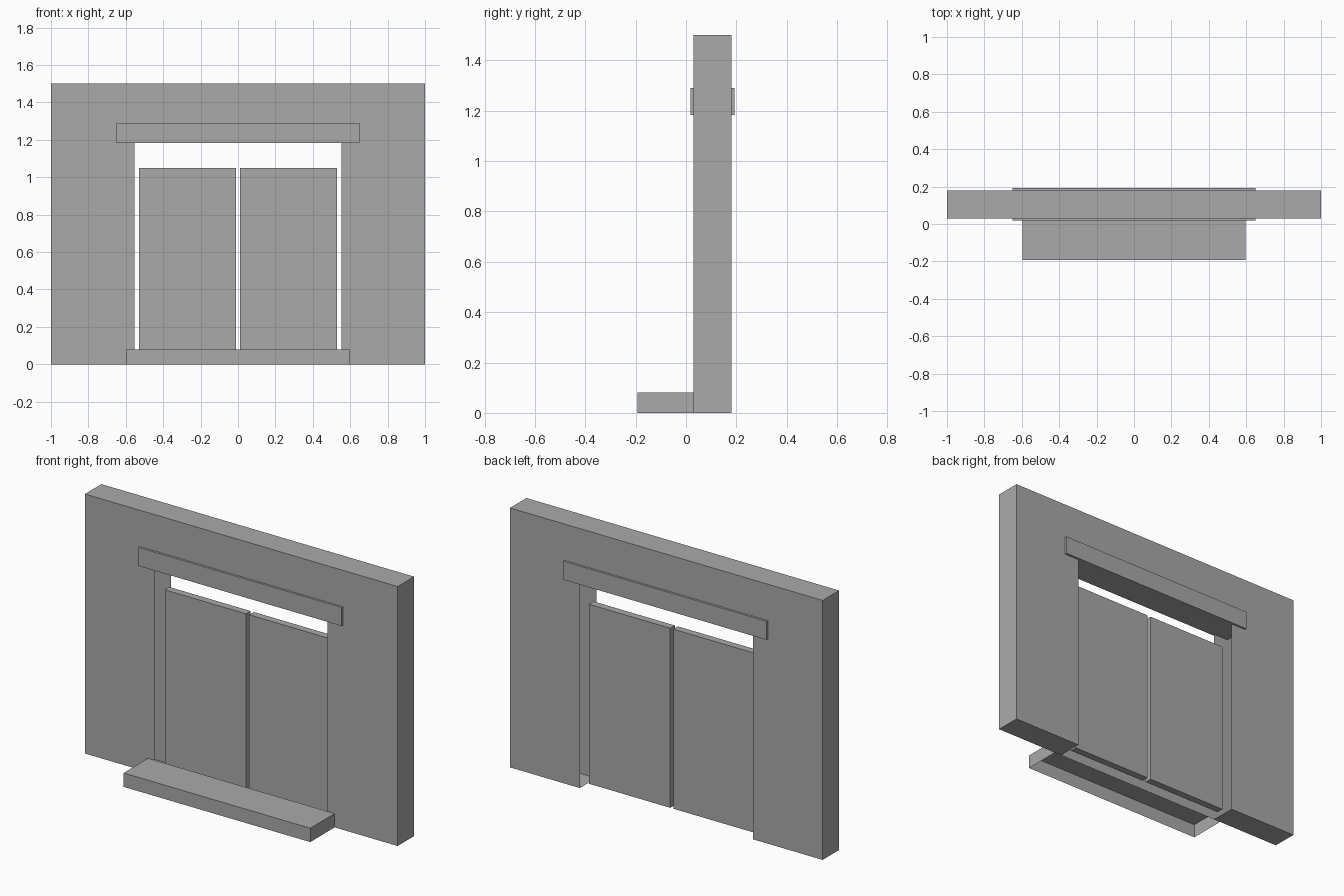
import bpy
import bmesh
from mathutils import Vector

default = bpy.data.objects.get("Cube")
if default:
    bpy.data.objects.remove(default, do_unlink=True)

# One plain grey for everything
grey = bpy.data.materials.new("plain_grey")
grey.use_nodes = True
colour = (0.4, 0.4, 0.4, 1)
grey.diffuse_color = colour
grey.node_tree.nodes["Principled BSDF"].inputs["Base Color"].default_value = colour


def finish(name, bm):
    mesh = bpy.data.meshes.new(name)
    bm.to_mesh(mesh)
    bm.free()
    mesh.materials.append(grey)
    obj = bpy.data.objects.new(name, mesh)
    bpy.context.collection.objects.link(obj)
    return obj


def box(name, low, high, open_bottom=False):
    """Box between two corners, optionally without its underside."""
    low, high = Vector(low), Vector(high)
    bm = bmesh.new()
    bmesh.ops.create_cube(bm, size=1)
    bmesh.ops.scale(bm, vec=high - low, verts=bm.verts)
    bmesh.ops.translate(bm, vec=(low + high) / 2, verts=bm.verts)
    bm.normal_update()
    if open_bottom:
        under = [f for f in bm.faces if f.normal.z < -0.9]
        bmesh.ops.delete(bm, geom=under, context='FACES')
    return finish(name, bm)


WALL_FRONT, WALL_BACK = 0.03, 0.18
HALF_OPENING, OPENING_TOP = 0.553, 1.2

# Wall: hollow shell with a doorway whose reveals are left open
outline = [(-1, 0), (-HALF_OPENING, 0), (-HALF_OPENING, OPENING_TOP),
           (HALF_OPENING, OPENING_TOP), (HALF_OPENING, 0), (1, 0),
           (1, 1.5), (-1, 1.5)]
bm = bmesh.new()
face = bm.faces.new([bm.verts.new((x, WALL_FRONT, z)) for x, z in outline])
extruded = bmesh.ops.extrude_face_region(bm, geom=[face], use_keep_orig=True)
moved = [v for v in extruded["geom"] if isinstance(v, bmesh.types.BMVert)]
bmesh.ops.translate(bm, vec=(0, WALL_BACK - WALL_FRONT, 0), verts=moved)
bmesh.ops.recalc_face_normals(bm, faces=bm.faces)
reveals = [f for f in bm.faces
           if all(abs(v.co.x) < HALF_OPENING + 0.01 for v in f.verts)]
bmesh.ops.delete(bm, geom=reveals, context='FACES')
finish("wall", bm)

# Lintel through the wall, proud on both sides
box("lintel", (-0.65, 0.0175, 1.183), (0.65, 0.1925, 1.29))

# Step in front, open underneath
box("step", (-0.597, -0.1925, 0), (0.597, WALL_FRONT, 0.08), open_bottom=True)

# Pair of door leaves
for side, name in ((-1, "right_door"), (1, "left_door")):
    inner, outer = side * 0.01, side * 0.53
    box(name, (min(inner, outer), 0.088, 0.012),
        (max(inner, outer), 0.13, 1.05))
